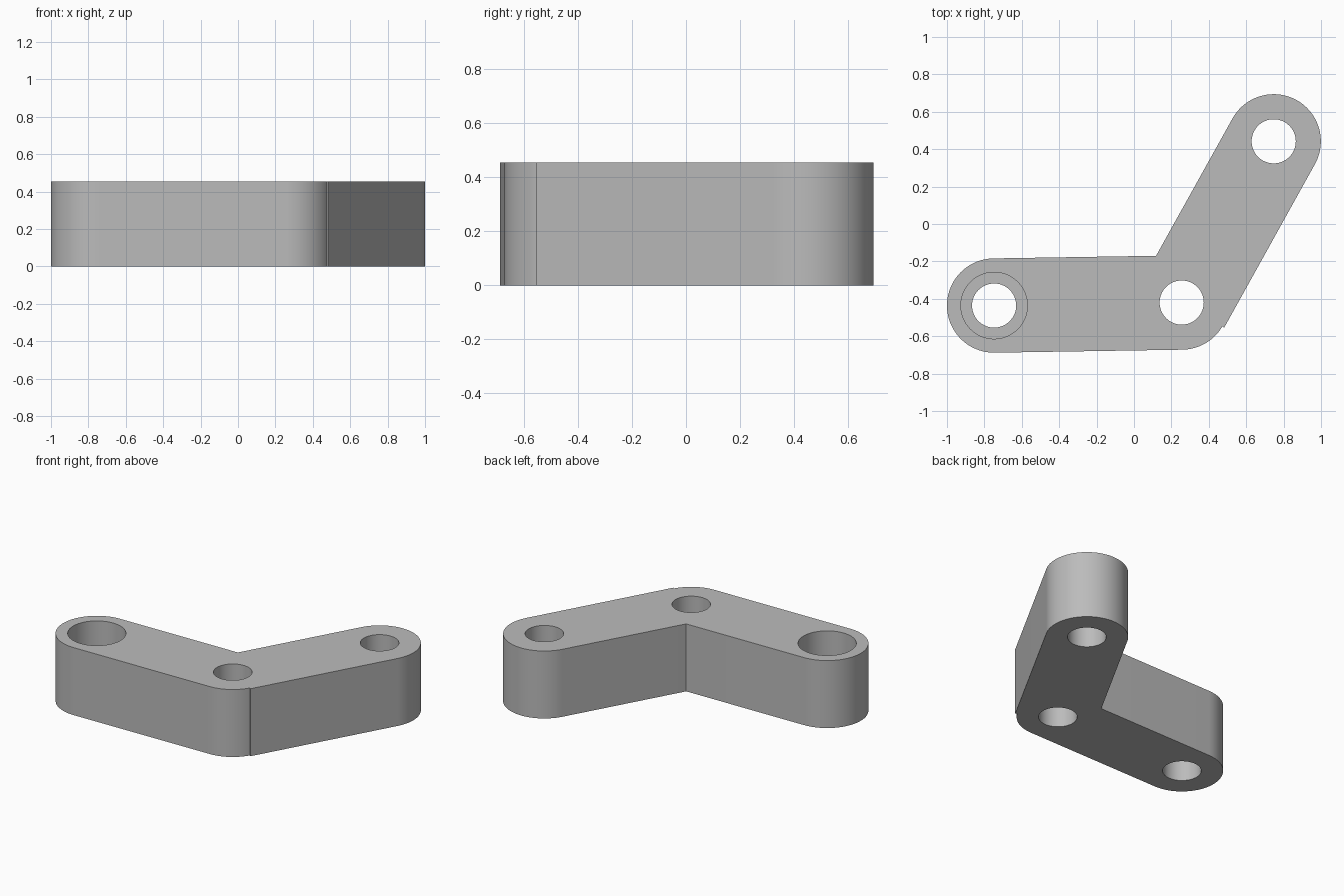
import bpy, bmesh
from math import cos, sin, radians, pi
from mathutils import Vector

cube = bpy.data.objects.get("Cube")
if cube:
    bpy.data.objects.remove(cube)

HEIGHT, RADIUS, BORE = 0.455, 0.252, 0.118
LEFT_END, ELBOW, RIGHT_END = Vector((-0.748, -0.436)), Vector((0.255, -0.42)), Vector((0.747, 0.442))

grey = bpy.data.materials.new("plain grey")
grey.use_nodes = True
grey.diffuse_color = (0.5, 0.5, 0.5, 1)
grey.node_tree.nodes["Principled BSDF"].inputs["Base Color"].default_value = grey.diffuse_color


def arc(centre, start, end, steps=48):
    """Points on a rounded end, angles in degrees."""
    angles = [radians(start + (end - start) * i / steps) for i in range(steps + 1)]
    return [centre + RADIUS * Vector((cos(a), sin(a))) for a in angles]


def prism(name, outline, low, high):
    bm = bmesh.new()
    base = bm.faces.new([bm.verts.new((p.x, p.y, low)) for p in outline])
    top = bmesh.ops.extrude_face_region(bm, geom=[base])["geom"]
    moved = [v for v in top if isinstance(v, bmesh.types.BMVert)]
    bmesh.ops.translate(bm, vec=(0, 0, high - low), verts=moved)
    bmesh.ops.recalc_face_normals(bm, faces=bm.faces)
    mesh = bpy.data.meshes.new(name)
    bm.to_mesh(mesh)
    bm.free()
    mesh.materials.append(grey)
    obj = bpy.data.objects.new(name, mesh)
    bpy.context.collection.objects.link(obj)
    return obj


def cut_hole(body, centre, radius, low):
    ring = [centre + radius * Vector((cos(a), sin(a))) for a in (2 * pi * i / 64 for i in range(64))]
    cutter = prism("hole_cutter", ring, low, HEIGHT + 0.1)
    cutter.hide_render = True
    bpy.context.view_layer.objects.active = body
    mod = body.modifiers.new("hole", "BOOLEAN")
    mod.operation, mod.solver, mod.object = "DIFFERENCE", "EXACT", cutter
    bpy.ops.object.modifier_apply(modifier=mod.name)
    bpy.data.objects.remove(cutter)


# Bent arm: three rounded corners, a sharp inner bend and a small step at the elbow
outline = arc(LEFT_END, 91, 271)
outline += arc(ELBOW, 271, 330)
outline += [Vector((0.481, -0.556))]
outline += arc(RIGHT_END, -29, 151)
outline += [Vector((0.118, -0.17))]
arm = prism("bent_arm", outline, 0, HEIGHT)

# Through holes, then the wide recess at the left end
for centre in (LEFT_END, ELBOW, RIGHT_END):
    cut_hole(arm, centre, BORE, -0.1)
cut_hole(arm, LEFT_END, 0.178, 0.225)

bpy.ops.object.select_all(action="DESELECT")
arm.select_set(True)
bpy.context.view_layer.objects.active = arm
bpy.ops.object.shade_smooth_by_angle(angle=radians(30))
